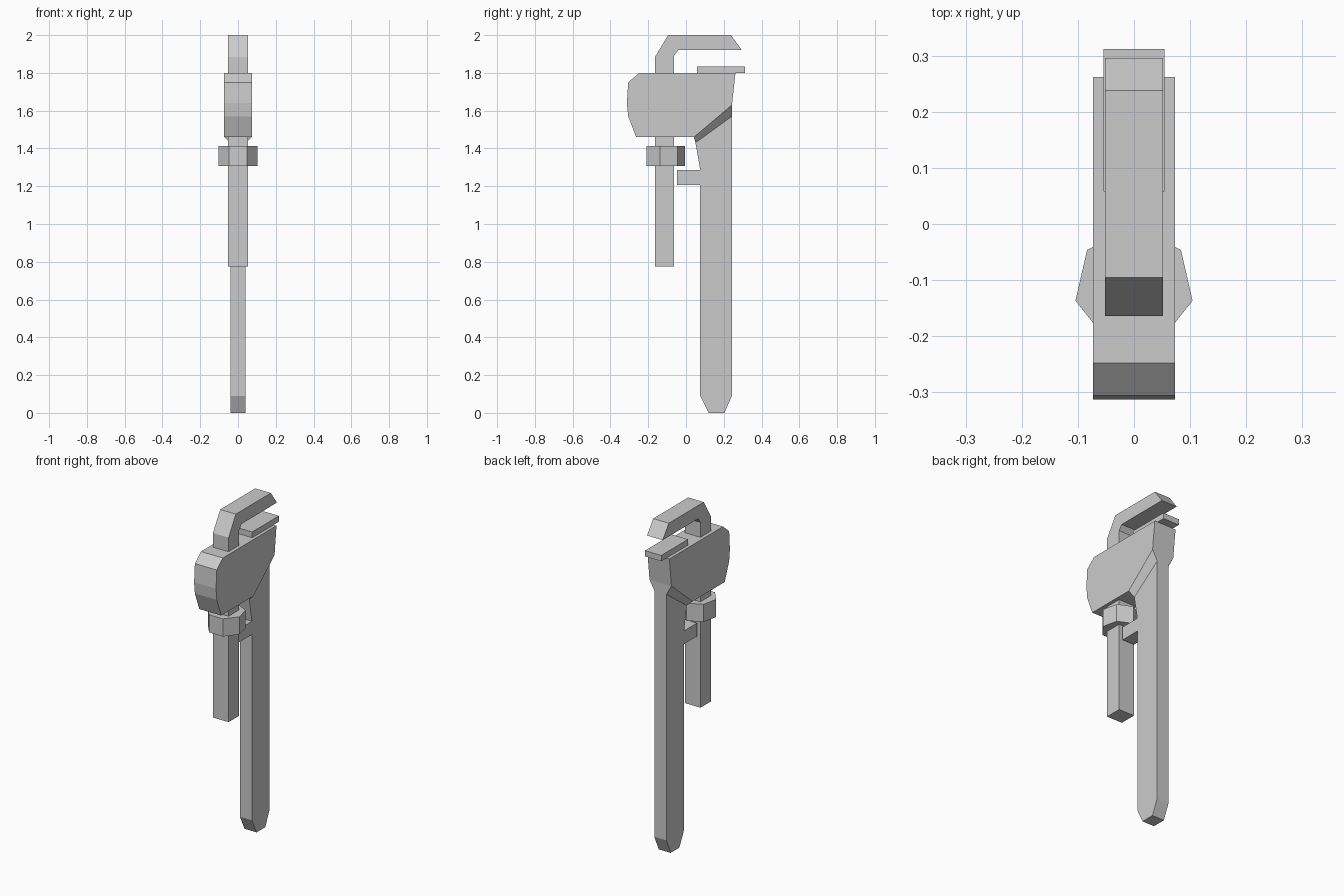
import bpy, bmesh, math
from mathutils import Matrix

if "Cube" in bpy.data.objects:
    bpy.data.objects.remove(bpy.data.objects["Cube"])


def finish(bm, name):
    bmesh.ops.recalc_face_normals(bm, faces=bm.faces)
    mesh = bpy.data.meshes.new(name)
    bm.to_mesh(mesh)
    bm.free()
    obj = bpy.data.objects.new(name, mesh)
    bpy.context.collection.objects.link(obj)
    return obj


def prism(points, half):
    """Extrude a (y, z) side profile symmetrically along x."""
    bm = bmesh.new()
    face = bm.faces.new([bm.verts.new((-half, y, z)) for y, z in points])
    new = bmesh.ops.extrude_face_region(bm, geom=[face])["geom"]
    for v in new:
        if isinstance(v, bmesh.types.BMVert):
            v.co.x = half
    bmesh.ops.recalc_face_normals(bm, faces=bm.faces)
    return bm


# Head, with its sloped underside drawn out into shoulder, neck and handle
head = [(0.262, 1.80), (0.243, 1.63), (0.042, 1.46), (-0.264, 1.46),
        (-0.306, 1.57), (-0.313, 1.64), (-0.306, 1.75), (-0.248, 1.80)]
stations = [  # front (y, z), back (y, z)
    ((0.05, 1.43), (0.243, 1.57)),
    ((0.075, 1.287), (0.243, 1.287)),
    ((0.075, 0.09), (0.243, 0.09)),
    ((0.12, 0.0), (0.203, 0.0)),
]
bm = prism(head, 0.073)
tip = next(f for f in bm.faces if len(f.verts) == 4 and
           all(0.03 < v.co.y < 0.25 and v.co.z < 1.7 for v in f.verts))
for front, back in stations:
    tip = bmesh.ops.extrude_discrete_faces(bm, faces=[tip])["faces"][0]
    middle = tip.calc_center_median().y
    for v in tip.verts:
        y, z = front if v.co.y < middle else back
        v.co = (math.copysign(0.04, v.co.x), y, z)
finish(bm, "head_and_handle")

# Sliding hook jaw with its long shank
hook = [(-0.164, 0.775), (-0.164, 1.885), (-0.095, 2.0), (0.238, 2.0),
        (0.296, 1.92), (-0.042, 1.92), (-0.063, 1.89), (-0.063, 0.775)]
finish(prism(hook, 0.052), "hook_jaw")

# Fixed jaw plate on top of the head
finish(prism([(0.058, 1.80), (0.312, 1.80), (0.312, 1.835), (0.058, 1.835)],
             0.054), "lower_jaw_plate")

# Lug on the front of the handle
finish(prism([(-0.048, 1.207), (0.075, 1.207), (0.075, 1.287), (-0.048, 1.287)],
             0.04), "handle_lug")

# Seven-sided adjusting nut, one corner pointing back
bm = bmesh.new()
place = Matrix.Translation((0, -0.113, 1.359))
bmesh.ops.create_cone(bm, cap_ends=True, segments=7, radius1=0.107,
                      radius2=0.107, depth=0.106)
corner = max(bm.verts, key=lambda v: v.co.y).co
turn = math.atan2(corner.x, corner.y)
bmesh.ops.transform(bm, matrix=place @ Matrix.Rotation(turn, 4, 'Z'), verts=bm.verts)
finish(bm, "adjusting_nut")
